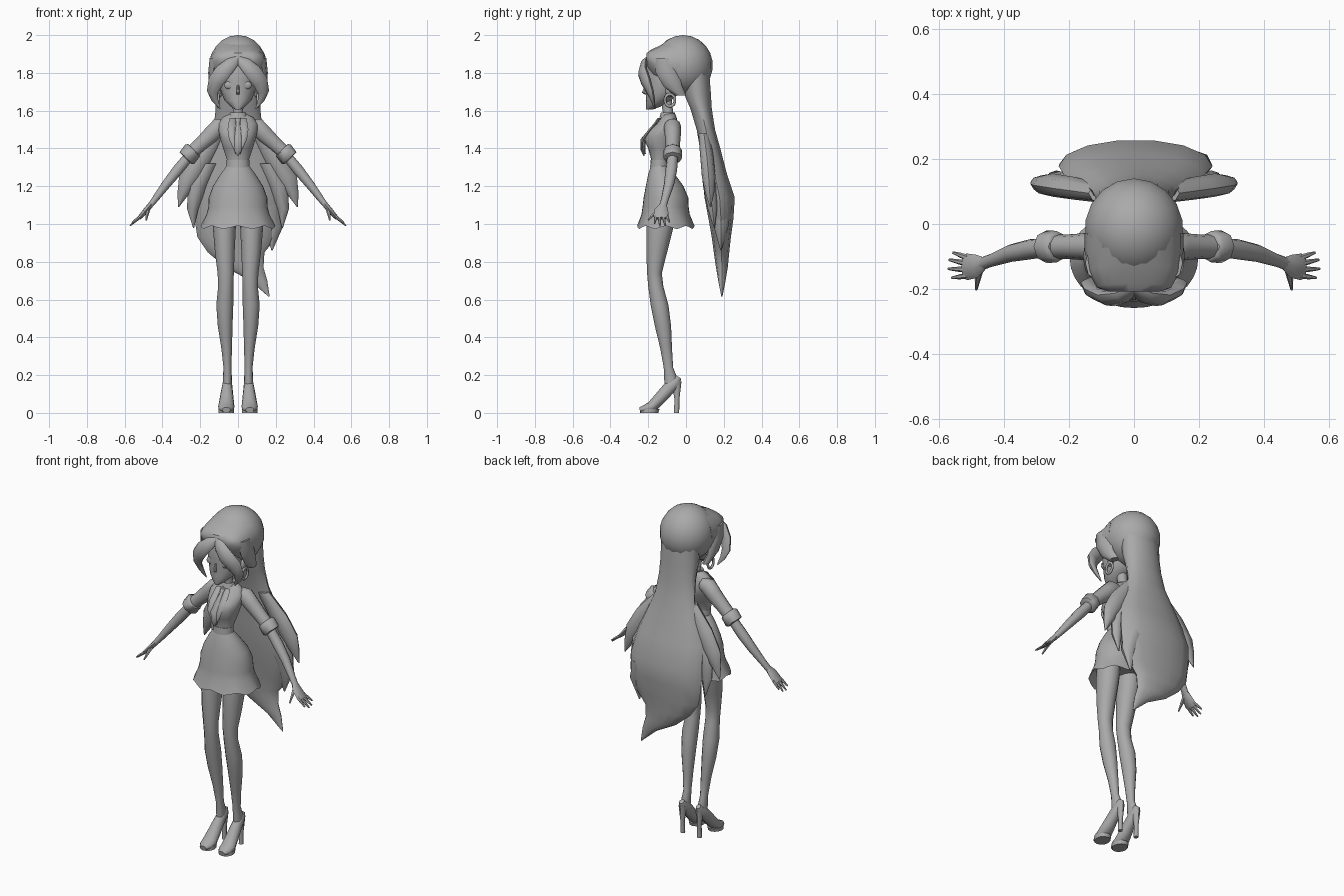
import bpy, bmesh, math
from mathutils import Vector

grey = bpy.data.materials.new("soft_grey")
grey.diffuse_color = (0.4, 0.4, 0.4, 1)


def finish(name, bm, angle=50):
    bmesh.ops.recalc_face_normals(bm, faces=bm.faces)
    me = bpy.data.meshes.new(name)
    bm.to_mesh(me)
    bm.free()
    me.materials.append(grey)
    ob = bpy.data.objects.new(name, me)
    bpy.context.collection.objects.link(ob)
    bpy.ops.object.select_all(action='DESELECT')
    ob.select_set(True)
    bpy.context.view_layer.objects.active = ob
    bpy.ops.object.shade_smooth_by_angle(angle=math.radians(angle))
    return ob


def loft(name, rings, n=12, side=None, wave=None):
    """Skin elliptical rings (x, y, z, a, b): level, or square to the path if side is given."""
    bm = bmesh.new()
    pts = [Vector(r[:3]) for r in rings]
    loops = []
    for i, r in enumerate(rings):
        u, v = Vector((1, 0, 0)), Vector((0, 1, 0))
        if side:
            t = (pts[min(i + 1, len(pts) - 1)] - pts[max(i - 1, 0)]).normalized()
            u = Vector(side)
            u = (u - t * u.dot(t)).normalized()
            v = t.cross(u)
        loop = []
        for k in range(n):
            a = 2 * math.pi * k / n
            p = pts[i] + u * r[3] * math.cos(a) + v * r[4] * math.sin(a)
            if wave and i == wave[0]:
                p.z += wave[1] * math.cos(wave[2] * a)
            loop.append(bm.verts.new(p))
        loops.append(loop)
    for A, B in zip(loops, loops[1:]):
        for k in range(n):
            bm.faces.new((A[k], A[(k + 1) % n], B[(k + 1) % n], B[k]))
    bm.faces.new(loops[0])
    bm.faces.new(loops[-1])
    return finish(name, bm)


def ball(name, c, s, seg=16):
    bm = bmesh.new()
    bmesh.ops.create_uvsphere(bm, u_segments=seg, v_segments=seg // 2 + 2, radius=1)
    for v in bm.verts:
        v.co = Vector(c) + Vector(v.co[i] * s[i] for i in range(3))
    return finish(name, bm)


def mirrored(name, rings, n=10, side=None):
    for tag, s in (("left", 1), ("right", -1)):
        sd = (side[0] * s, side[1], side[2]) if side else None
        loft(f"{name}_{tag}", [(r[0] * s, *r[1:]) for r in rings], n, sd)


# Face, neck and small features
loft("face", [(0, -.195, 1.605, .012, .015), (0, -.175, 1.62, .035, .038),
              (0, -.145, 1.655, .072, .068), (0, -.12, 1.70, .09, .092),
              (0, -.115, 1.76, .1, .1), (0, -.11, 1.84, .1, .1), (0, -.1, 1.9, .08, .08)], 16)
loft("neck", [(0, -.09, 1.55, .035, .032), (0, -.095, 1.59, .027, .027),
              (0, -.105, 1.66, .03, .03)])
loft("nose", [(0, -.212, 1.735, .006, .006), (0, -.224, 1.695, .009, .012),
              (0, -.208, 1.685, .007, .008)], 6)
ball("lips", (0, -.203, 1.655, ), (.022, .01, .008), 10)
for tag, s in (("left", 1), ("right", -1)):
    ball(f"eye_{tag}", (s * .045, -.194, 1.735), (.028, .012, .022), 12)
    ball(f"ear_{tag}", (s * .095, -.085, 1.705), (.014, .024, .035), 10)
    # Hoop earring
    bpy.ops.mesh.primitive_torus_add(major_segments=14, minor_segments=6, major_radius=.027,
                                     minor_radius=.007, location=(s * .105, -.085, 1.655),
                                     rotation=(0, math.pi / 2, 0))
    hoop = bpy.context.object
    hoop.name = f"earring_{tag}"
    hoop.scale.x = 1.2
    hoop.data.materials.append(grey)
    bpy.ops.object.shade_smooth()

# Hair cap, band and fringe
ball("hair_cap", (0, -.015, 1.84), (.153, .157, .16), 18)
loft("hair_front", [(0, -.03, 1.845, .152, .15), (0, -.085, 1.845, .152, .141),
                    (0, -.15, 1.865, .14, .092), (0, -.195, 1.88, .115, .046),
                    (0, -.208, 1.88, .08, .025)], 18, (1, 0, 0))
mirrored("fringe_lock", [(0, -.2, 1.875, .012, .02), (.035, -.222, 1.85, .018, .035),
                         (.08, -.23, 1.805, .022, .045), (.118, -.212, 1.755, .022, .044),
                         (.135, -.19, 1.70, .018, .032), (.122, -.175, 1.655, .012, .018),
                         (.095, -.165, 1.61, .003, .003)], 8, (.35, -1, 0))
mirrored("side_hair", [(.12, -.12, 1.88, .03, .05), (.132, -.1, 1.80, .026, .06),
                       (.13, -.07, 1.73, .022, .05), (.115, -.03, 1.68, .02, .03)], 8)

# Long tail of hair, with flaring strands
loft("long_hair", [(0, .05, 1.80, .12, .075), (0, .058, 1.70, .118, .075),
                   (0, .08, 1.61, .118, .058), (0, .105, 1.50, .13, .05),
                   (0, .128, 1.40, .165, .055), (0, .15, 1.27, .215, .067),
                   (.005, .178, 1.14, .237, .082), (.005, .185, 1.03, .235, .068),
                   (-.005, .187, .93, .21, .052), (-.01, .188, .85, .15, .042),
                   (.035, .19, .77, .1, .032), (.11, .19, .70, .045, .02),
                   (.165, .19, .615, .003, .003)], 14)
mirrored("hair_flare", [(.1, .095, 1.48, .04, .03), (.185, .11, 1.36, .065, .035),
                        (.25, .12, 1.25, .062, .036), (.285, .125, 1.17, .035, .025),
                        (.315, .13, 1.09, .003, .003)], 8)
mirrored("hair_inner_flare", [(.15, .12, 1.32, .05, .04), (.215, .125, 1.2, .05, .035),
                              (.24, .14, 1.08, .03, .025), (.235, .15, .98, .003, .003)], 8)
loft("hair_side_tip", [(.15, .18, 1.1, .07, .06), (.19, .185, .99, .05, .04),
                       (.18, .185, .86, .003, .003)], 8)

# Jacket, collar, tie and belt
loft("jacket", [(0, -.14, 1.29, .06, .045), (0, -.14, 1.335, .057, .043),
                (0, -.132, 1.40, .078, .068), (0, -.133, 1.455, .095, .094),
                (0, -.118, 1.49, .102, .085), (0, -.1, 1.53, .106, .058),
                (0, -.09, 1.565, .082, .04), (0, -.09, 1.585, .04, .032)], 16)
loft("collar", [(0, -.1, 1.565, .05, .04), (0, -.095, 1.59, .042, .038),
                (0, -.094, 1.585, .03, .03)], 12)
mirrored("lapel", [(.03, -.14, 1.56, .016, .008), (.035, -.19, 1.5, .02, .01),
                   (.03, -.225, 1.45, .018, .01), (.008, -.218, 1.37, .004, .006)], 6)
loft("tie", [(0, -.142, 1.56, .016, .01), (0, -.16, 1.535, .009, .008),
             (0, -.232, 1.45, .02, .008), (0, -.232, 1.39, .018, .008),
             (0, -.222, 1.36, .003, .003)], 8)
loft("belt", [(0, -.14, 1.30, .062, .05), (0, -.14, 1.34, .06, .047)], 16)

# Skirt with a wavy hem
loft("skirt", [(0, -.14, 1.31, .058, .045), (0, -.13, 1.265, .092, .07),
               (0, -.113, 1.2, .133, .1), (0, -.106, 1.14, .155, .118),
               (0, -.108, 1.09, .157, .122), (0, -.108, 1.05, .167, .128),
               (0, -.107, .982, .198, .152), (0, -.107, 1.04, .155, .115)],
     32, wave=(6, .009, 8))

# Legs and high-heeled shoes
mirrored("leg", [(.072, -.13, 1.06, .062, .075), (.072, -.14, .97, .06, .07),
                 (.07, -.155, .85, .052, .055), (.065, -.167, .74, .043, .039),
                 (.065, -.16, .67, .04, .04), (.07, -.14, .57, .045, .047),
                 (.068, -.122, .46, .039, .043), (.06, -.105, .34, .028, .031),
                 (.056, -.093, .24, .021, .025), (.056, -.08, .18, .024, .036),
                 (.057, -.08, .13, .022, .03)], 12)
mirrored("shoe", [(.056, -.038, .19, .014, .014), (.056, -.055, .165, .024, .032),
                  (.058, -.095, .125, .03, .034), (.06, -.14, .075, .037, .032),
                  (.062, -.18, .033, .043, .03), (.062, -.215, .022, .04, .022),
                  (.062, -.245, .016, .022, .014)], 12, (1, 0, 0))
mirrored("shoe_sole", [(.062, -.195, 0, .042, .048), (.062, -.19, .02, .042, .05)], 12)
mirrored("shoe_heel", [(.056, -.05, 0, .013, .014), (.056, -.048, .07, .012, .013),
                       (.056, -.05, .165, .022, .026)], 8)

# Sleeves, cuffs, forearms and hands
mirrored("sleeve", [(.06, -.075, 1.525, .035, .035), (.1, -.072, 1.515, .046, .05),
                    (.14, -.07, 1.475, .043, .047), (.2, -.07, 1.42, .038, .039),
                    (.26, -.07, 1.365, .037, .037)], 10, (0, 1, 0))
mirrored("cuff", [(.235, -.07, 1.395, .04, .04), (.24, -.07, 1.39, .049, .05),
                  (.27, -.07, 1.35, .05, .05), (.275, -.07, 1.345, .04, .04)], 8, (0, 1, 0))
mirrored("forearm", [(.25, -.07, 1.37, .028, .028), (.32, -.078, 1.285, .031, .03),
                     (.38, -.09, 1.21, .027, .025), (.44, -.112, 1.13, .02, .018),
                     (.475, -.125, 1.085, .02, .014)], 10, (0, 1, 0))
mirrored("palm", [(.46, -.12, 1.105, .018, .014), (.485, -.13, 1.075, .036, .015),
                  (.515, -.132, 1.04, .041, .012), (.525, -.132, 1.03, .036, .009)],
         8, (0, 1, 0))
for i, (tx, ty, tz) in enumerate([(.558, -.088, 1.01), (.57, -.11, .993),
                                  (.572, -.138, .99), (.562, -.166, 1.003)]):
    y0 = -.105 - .018 * i
    mirrored(f"finger_{i + 1}", [(.51, y0, 1.045, .009, .009),
                                 ((.51 + tx) / 2, (y0 + ty) / 2, (1.045 + tz) / 2, .008, .008),
                                 (tx, ty, tz, .004, .004)], 6, (0, 1, 0))
mirrored("thumb", [(.475, -.14, 1.08, .012, .01), (.482, -.172, 1.05, .009, .009),
                   (.486, -.202, 1.02, .004, .004)], 6, (1, 0, 0))
